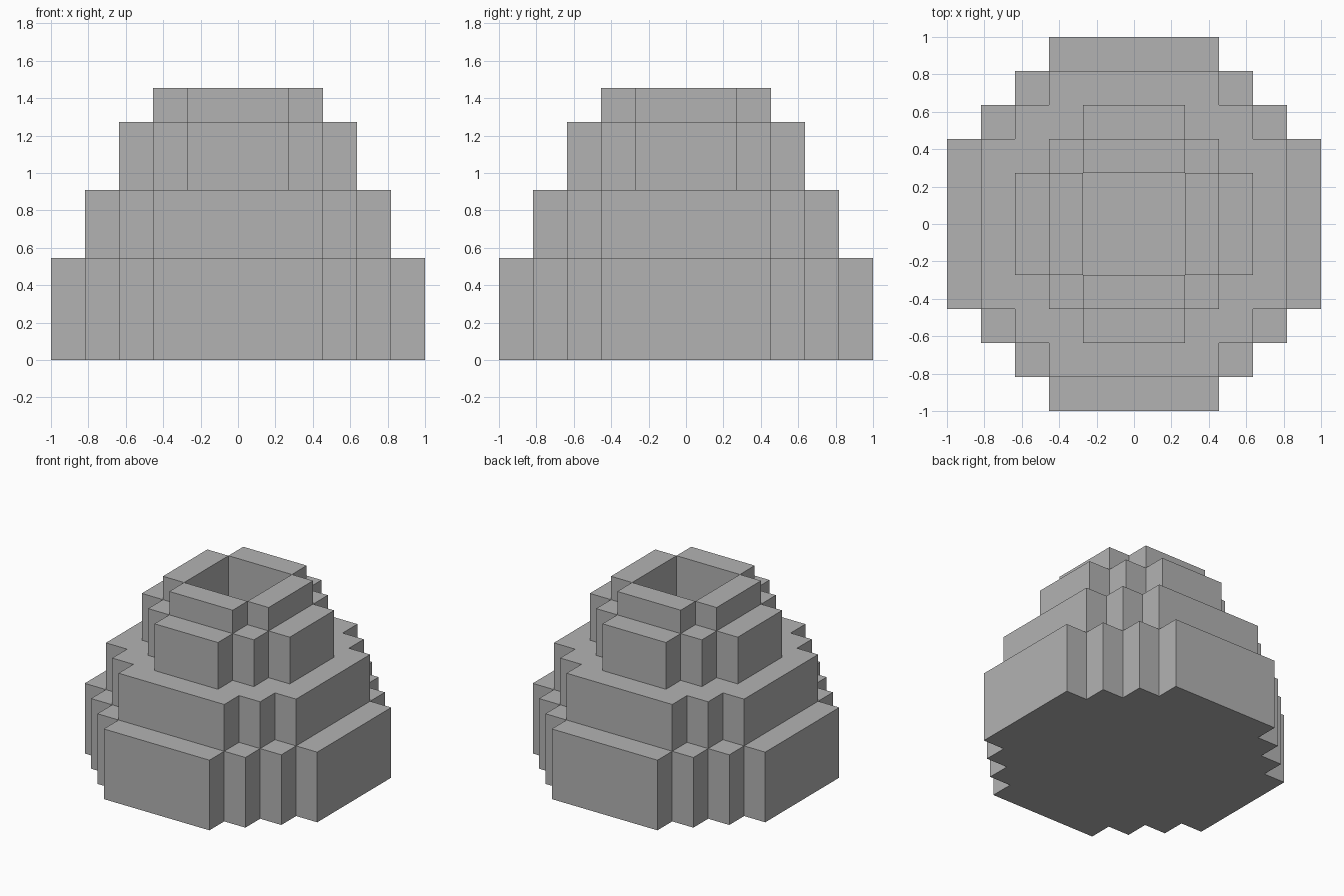
import bpy, bmesh

cube = bpy.data.objects.get("Cube")
if cube:
    bpy.data.objects.remove(cube, do_unlink=True)

U = 1 / 11  # half of one block

stone = bpy.data.materials.new("grey_stone")
stone.use_nodes = True
GREY = (0.45, 0.45, 0.45, 1)
stone.diffuse_color = GREY
stone.node_tree.nodes["Principled BSDF"].inputs["Base Color"].default_value = GREY


def stepped_outline(widths):
    """Closed outline with stair-step corners, the same in all four quarters."""
    corner = []
    for i, (x, y) in enumerate(zip(widths, reversed(widths))):
        if i:
            corner.append((x, widths[-i]))
        corner.append((x, y))
    outline = []
    for _ in range(4):
        outline += corner
        corner = [(-y, x) for x, y in corner]
    return outline


def prism(name, outline, bottom, top):
    """Extrude an outline given in block units between two heights."""
    bm = bmesh.new()
    base = bm.faces.new([bm.verts.new((x * U, y * U, bottom * U)) for x, y in outline])
    up = bmesh.ops.extrude_face_region(bm, geom=[base], use_keep_orig=True)
    verts = [v for v in up["geom"] if isinstance(v, bmesh.types.BMVert)]
    bmesh.ops.translate(bm, verts=verts, vec=(0, 0, (top - bottom) * U))
    bmesh.ops.recalc_face_normals(bm, faces=bm.faces)
    mesh = bpy.data.meshes.new(name)
    bm.to_mesh(mesh)
    bm.free()
    mesh.materials.append(stone)
    obj = bpy.data.objects.new(name, mesh)
    bpy.context.collection.objects.link(obj)
    return obj


# Stacked tiers
prism("base_tier", stepped_outline([11, 9, 7, 5]), 0, 6)
prism("middle_tier", stepped_outline([9, 7, 5]), 6, 10)
upper = prism("upper_tier", stepped_outline([7, 5, 3]), 10, 14)

# Square pit through the upper tier
cutter = prism("pit_cutter", stepped_outline([3]), 9, 15)
cutter.hide_render = True
cutter.hide_viewport = True
cutter.display_type = 'WIRE'
cut = upper.modifiers.new("pit", 'BOOLEAN')
cut.operation = 'DIFFERENCE'
cut.solver = 'EXACT'
cut.object = cutter

# Four rim blocks around the opening
block = [(-3, -5), (3, -5), (3, -3), (-3, -3)]
for side in ("front", "left", "back", "right"):
    prism("rim_block_" + side, block, 14, 16)
    block = [(-y, x) for x, y in block]
